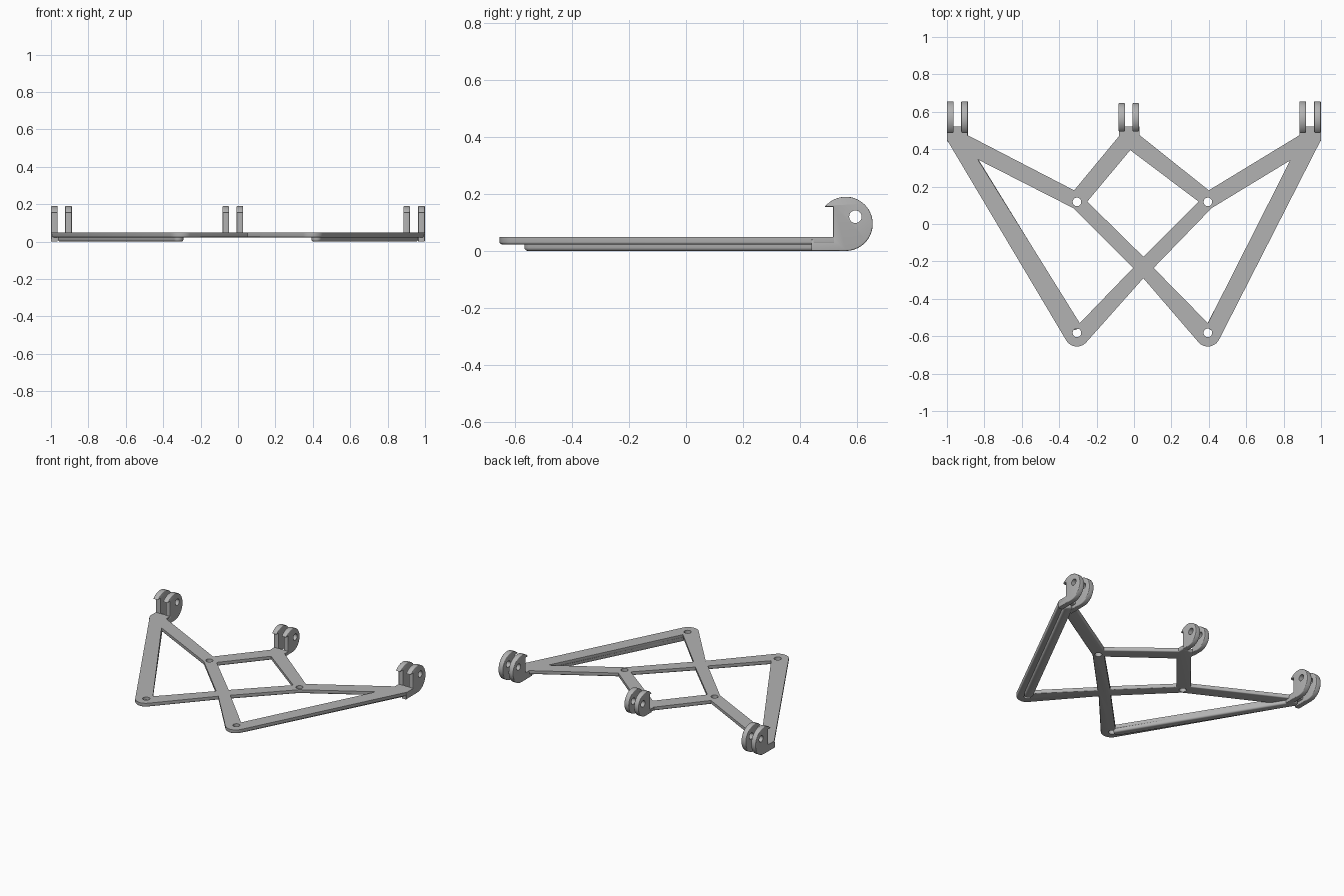
import bpy, bmesh, math
from mathutils import Matrix, Vector

cube = bpy.data.objects.get("Cube")
if cube:
    bpy.data.objects.remove(cube, do_unlink=True)

grey = bpy.data.materials.new("plain_grey")
grey.use_nodes = True
colour = (0.45, 0.45, 0.45, 1)
grey.diffuse_color = colour
grey.node_tree.nodes["Principled BSDF"].inputs["Base Color"].default_value = colour


def arc(cx, cy, r, start, end, steps):
    """Points on an arc, angles in degrees."""
    angles = [math.radians(start + (end - start) * i / steps) for i in range(steps + 1)]
    return [(cx + r * math.cos(a), cy + r * math.sin(a)) for a in angles]


def circle(cx, cy, r):
    return arc(cx, cy, r, 0, 345, 23)


def extruded(name, loops, thickness, matrix, bevel, pick):
    """Extrude a filled outline with holes; round the rim edges chosen by pick."""
    curve = bpy.data.curves.new(name, "CURVE")
    curve.dimensions = "2D"
    curve.fill_mode = "BOTH"
    curve.extrude = thickness / 2
    for loop in loops:
        spline = curve.splines.new("POLY")
        spline.points.add(len(loop) - 1)
        for point, (x, y) in zip(spline.points, loop):
            point.co = (x, y, 0, 1)
        spline.use_cyclic_u = True
    temp = bpy.data.objects.new(name, curve)
    bpy.context.collection.objects.link(temp)
    graph = bpy.context.evaluated_depsgraph_get()
    mesh = bpy.data.meshes.new_from_object(temp.evaluated_get(graph))
    bpy.data.objects.remove(temp)

    bm = bmesh.new()
    bm.from_mesh(mesh)
    bmesh.ops.remove_doubles(bm, verts=bm.verts, dist=0.0001)
    bmesh.ops.recalc_face_normals(bm, faces=bm.faces)
    bmesh.ops.dissolve_limit(bm, angle_limit=0.01, verts=bm.verts, edges=bm.edges)
    rim = [e for e in bm.edges
           if abs(e.verts[0].co.z - e.verts[1].co.z) < 0.001
           and e.calc_face_angle(0) > 1 and pick(e)]
    bmesh.ops.bevel(bm, geom=rim, offset=bevel, segments=3, profile=0.5,
                    affect="EDGES", clamp_overlap=True)
    bm.to_mesh(mesh)
    bm.free()
    mesh.transform(matrix)
    mesh.materials.clear()
    mesh.materials.append(grey)
    obj = bpy.data.objects.new(name, mesh)
    bpy.context.collection.objects.link(obj)
    bpy.ops.object.select_all(action="DESELECT")
    obj.select_set(True)
    bpy.context.view_layer.objects.active = obj
    bpy.ops.object.shade_smooth_by_angle(angle=math.radians(35))
    return obj


# Flat lattice frame with rounded feet, three openings and four screw holes
outline = [(-1, 0.52), (-0.89, 0.52), (-0.89, 0.475), (-0.32, 0.18),
           (-0.08, 0.47), (-0.08, 0.52), (0.03, 0.52), (0.03, 0.475),
           (0.4, 0.18), (0.885, 0.475), (0.885, 0.52), (1, 0.52), (1, 0.45)]
outline += arc(0.395, -0.588, 0.067, -25, -135, 10)
outline += [(0.05, -0.29)]
outline += arc(-0.305, -0.588, 0.067, -45, -150, 10)
outline += [(-1, 0.45)]
openings = [
    [(-0.835, 0.345), (-0.325, 0.085), (-0.005, -0.235), (-0.29, -0.53)],
    [(0.835, 0.34), (0.415, 0.085), (0.105, -0.235), (0.395, -0.53)],
    [(-0.02, 0.395), (-0.25, 0.12), (0.05, -0.175), (0.345, 0.12)],
]
screw_holes = [circle(x, y, 0.023) for x in (-0.305, 0.395) for y in (0.118, -0.582)]


def lower_rim(edge):
    middle = (edge.verts[0].co + edge.verts[1].co) / 2
    near_hole = any((middle.xy - Vector((x, y))).length < 0.03
                    for x in (-0.305, 0.395) for y in (0.118, -0.582))
    return middle.z < 0 and not near_hole


extruded("frame", [outline] + openings + screw_holes, 0.026,
         Matrix.Translation((0, 0, 0.036)), 0.008, lower_rim)

# Rounded stiffening ribs under the two outer bars
for name, start, end in (("right_rib", (-0.32, -0.54), (-0.935, 0.46)),
                         ("left_rib", (0.42, -0.54), (0.935, 0.46))):
    a, b = Vector(start), Vector(end)
    half = 0.028
    angle = math.degrees(math.atan2((b - a).y, (b - a).x))
    loop = arc(*a, half, angle + 90, angle + 270, 10) + arc(*b, half, angle - 90, angle + 90, 10)
    extruded(name, [loop], 0.03, Matrix.Translation((0, 0, 0.015)), 0.012,
             lambda e: e.verts[0].co.z < 0)

# Paired hooks with a pin hole, standing along the back edge
upright = Matrix(((0, 0, 1, 0), (1, 0, 0, 0), (0, 1, 0, 0), (0, 0, 0, 1)))


def hook(name, x, cy, cz, r, tail):
    tip_z, throat_y = 0.155, 0.517
    tip_angle = 180 - math.degrees(math.asin((tip_z - cz) / r))
    profile = arc(cy, cz, r, tip_angle, -90, 36)
    profile += [(tail, cz - r), (tail, 0.04), (throat_y, 0.04), (throat_y, tip_z)]
    pin = circle(0.595, 0.12, 0.022)

    def outer(edge):
        return all((v.co.xy - Vector((0.595, 0.12))).length > 0.03 for v in edge.verts)

    extruded(name, [profile, pin], 0.036, Matrix.Translation((x, 0, 0)) @ upright, 0.009, outer)


for side, xs in (("right", (-0.982, -0.906)), ("left", (0.902, 0.981))):
    for place, x in zip(("first", "second"), xs):
        hook(f"{side}_{place}_hook", x, 0.561, 0.095, 0.095, 0.44)
for place, x in zip(("first", "second"), (-0.065, 0.01)):
    hook(f"middle_{place}_hook", x, 0.563, 0.107, 0.083, 0.5)
